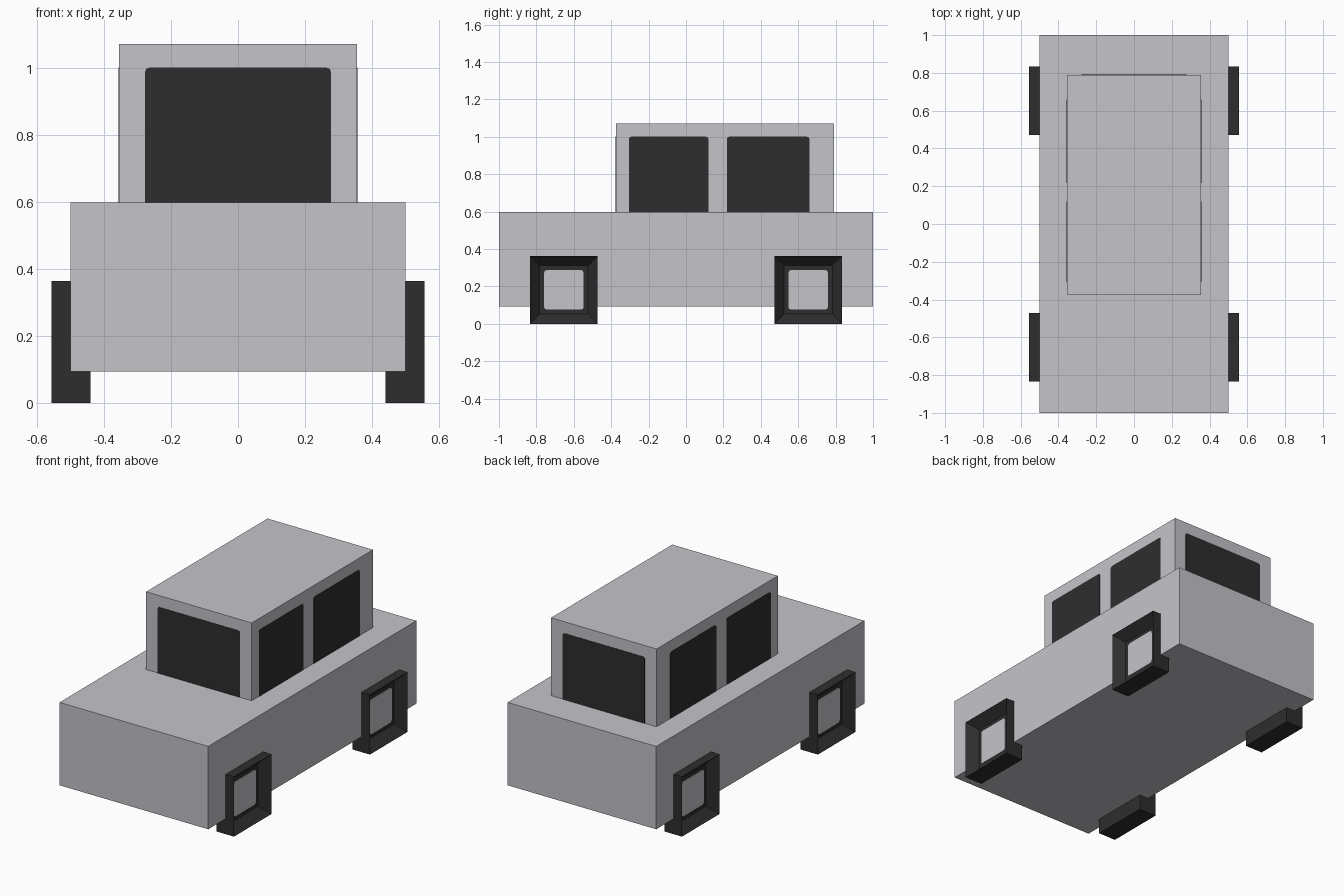
import bpy, bmesh, math
from mathutils import Vector, Matrix

if "Cube" in bpy.data.objects:
    bpy.data.objects.remove(bpy.data.objects["Cube"])


def material(name, rgb):
    m = bpy.data.materials.new(name)
    m.diffuse_color = (*rgb, 1)
    m.use_nodes = True
    m.node_tree.nodes["Principled BSDF"].inputs["Base Color"].default_value = m.diffuse_color
    return m


PAINT = material("light grey paint", (0.55, 0.55, 0.59))
DARK = material("dark rubber and glass", (0.027, 0.027, 0.027))


def finish(bm, name, *mats):
    bmesh.ops.recalc_face_normals(bm, faces=bm.faces)
    me = bpy.data.meshes.new(name)
    bm.to_mesh(me)
    bm.free()
    for m in mats:
        me.materials.append(m)
    ob = bpy.data.objects.new(name, me)
    bpy.context.collection.objects.link(ob)
    return ob


def box_bm(lo, hi):
    bm = bmesh.new()
    lo, hi = Vector(lo), Vector(hi)
    size = hi - lo
    bmesh.ops.create_cube(bm, size=1, matrix=Matrix.Translation((lo + hi) / 2)
                          @ Matrix.Diagonal((*size, 1)))
    return bm


def plate(name, axis, lo, hi, mat, round_top=0.012, round_bottom=0.0):
    """Thin box whose corners along the given axis are rounded."""
    bm = box_bm(lo, hi)
    mid = (lo[2] + hi[2]) / 2
    for top, r in ((True, round_top), (False, round_bottom)):
        if r:
            edges = [e for e in bm.edges
                     if abs((e.verts[0].co - e.verts[1].co).normalized()[axis]) > 0.99
                     and (e.verts[0].co.z > mid) == top]
            bmesh.ops.bevel(bm, geom=edges, offset=r, segments=2, profile=0.5,
                            affect='EDGES')
    return finish(bm, name, mat)


# Body and cabin
finish(box_bm((-0.5, -1, 0.093), (0.5, 1, 0.597)), "body", PAINT)
CX, Y0, Y1 = 0.355, -0.375, 0.79
finish(box_bm((-CX, Y0, 0.59), (CX, Y1, 1.07)), "cabin", PAINT)

# Windows
T = 0.002
ZB, ZT = 0.592, 1.0
plate("front_window", 1, (-0.277, Y0 - T, ZB), (0.277, Y0 + T, ZT), DARK)
plate("rear_window", 1, (-0.277, Y1 - T, ZB), (0.277, Y1 + T, ZT), DARK)
for side, s in (("left", -1), ("right", 1)):
    for pos, a, b in (("front", -0.306, 0.12), ("rear", 0.218, 0.66)):
        plate(f"{side}_{pos}_window", 0, (s * CX - T, a, ZB), (s * CX + T, b, ZT), DARK)

# Square wheels with a recessed hub
for side, s in (("left", -1), ("right", 1)):
    for pos, y in (("front", -0.653), ("rear", 0.653)):
        x0, x1 = sorted((s * 0.44, s * 0.557))
        bm = box_bm((x0, y - 0.181, 0), (x1, y + 0.181, 0.363))
        outer = max(bm.faces, key=lambda f: f.calc_center_median().x * s)
        bmesh.ops.inset_region(bm, faces=[outer], thickness=0.073)
        bmesh.ops.translate(bm, verts=outer.verts, vec=(-s * 0.056, 0, 0))
        finish(bm, f"{side}_{pos}_wheel", DARK)
        # Painted hub on the recess floor
        plate(f"{side}_{pos}_hub", 0, (s * 0.502 - T, y - 0.106, 0.0755),
              (s * 0.502 + T, y + 0.106, 0.2875), PAINT, 0.015, 0.015)
